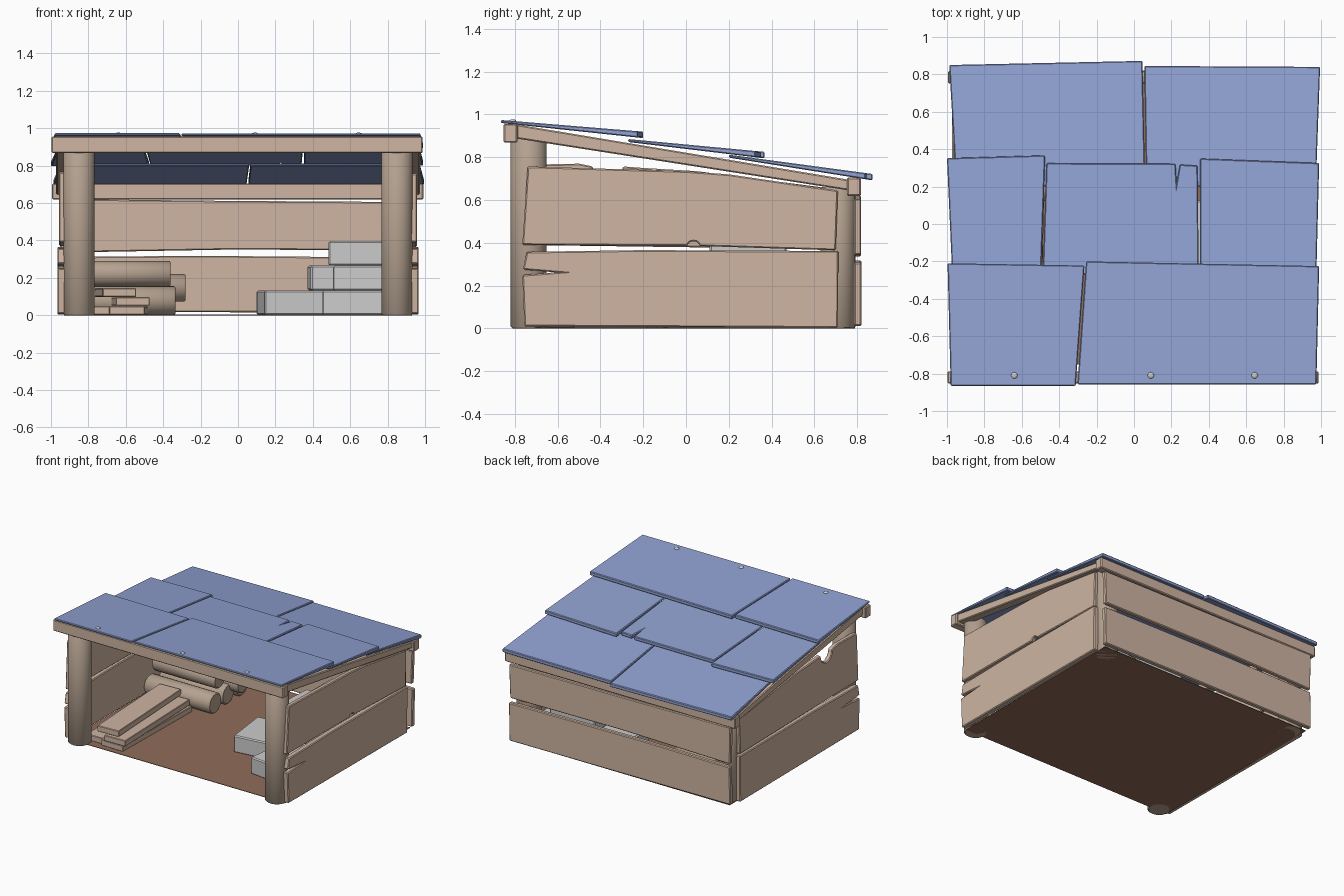
import bpy, bmesh, math
from mathutils import Matrix

if "Cube" in bpy.data.objects:
    bpy.data.objects.remove(bpy.data.objects["Cube"])


def mat(name, col):
    m = bpy.data.materials.new(name)
    m.diffuse_color = (*col, 1)
    m.use_nodes = True
    m.node_tree.nodes["Principled BSDF"].inputs["Base Color"].default_value = m.diffuse_color
    return m


WOOD = mat("plank_wood", (0.62, 0.46, 0.36))
BARK = mat("log_wood", (0.46, 0.36, 0.28))
ROOF = mat("blue_shingle", (0.28, 0.36, 0.64))
SOIL = mat("soil", (0.28, 0.15, 0.10))


def finish(name, bm, material=None, bevel=0.0):
    bmesh.ops.recalc_face_normals(bm, faces=bm.faces)
    me = bpy.data.meshes.new(name)
    bm.to_mesh(me)
    bm.free()
    ob = bpy.data.objects.new(name, me)
    bpy.context.collection.objects.link(ob)
    if material:
        me.materials.append(material)
    if bevel:
        b = ob.modifiers.new("bevel", 'BEVEL')
        b.width, b.segments, b.limit_method = bevel, 1, 'ANGLE'
        b.angle_limit = math.radians(50)
    return ob


def slab(name, pts, lo, hi, axis, material=None, bevel=0.006):
    """Outline extruded along an axis; lo / hi may be functions of the outline point."""
    bm = bmesh.new()
    rings = []
    for t in (lo, hi):
        ring = []
        for u, v in pts:
            w = t(u, v) if callable(t) else t
            ring.append(bm.verts.new({'x': (w, u, v), 'y': (u, w, v), 'z': (u, v, w)}[axis]))
        rings.append(ring)
    a, b = rings
    bm.faces.new(a)
    bm.faces.new(b)
    for i in range(len(a)):
        j = (i + 1) % len(a)
        bm.faces.new((a[i], a[j], b[j], b[i]))
    return finish(name, bm, material, bevel)


def box(name, c, s, rot=0.0, material=None, bevel=0.006):
    bm = bmesh.new()
    bmesh.ops.create_cube(bm, size=1, matrix=Matrix.Diagonal((*s, 1)))
    ob = finish(name, bm, material, bevel)
    ob.location, ob.rotation_euler.z = c, rot
    return ob


def cylinder(name, c, r, length, along_x=False):
    bm = bmesh.new()
    m = Matrix.Translation(c) @ (Matrix.Rotation(math.pi / 2, 4, 'Y') if along_x else Matrix())
    bmesh.ops.create_cone(bm, cap_ends=True, segments=24, radius1=r, radius2=r, depth=length, matrix=m)
    for f in bm.faces:
        f.smooth = len(f.verts) == 4
    return finish(name, bm, BARK, 0.008)


# Ground inside the shelter
slab("floor", [(-.93, -.75), (.93, -.75), (.93, .79), (-.93, .79)], 0.0, 0.004, 'z', SOIL, 0)

# Corner posts
for side, s in (("left", -1), ("right", 1)):
    cylinder(f"front_post_{side}", (s * .85, -.735, .45), .084, .90)
    cylinder(f"back_post_{side}", (s * .85, .71, .33), .082, .66)

# Side planks: cracked lower board, sloped upper board
lower = [(-.755, .01), (.71, .003), (.712, .362), (-.2, .366), (-.745, .358),
         (-.762, .275), (-.61, .262), (-.765, .25)]
knot = [(.035 + .028 * math.cos(a), .385 + .022 * math.sin(a))
        for a in (math.pi * i / 6 for i in range(6, -1, -1))]
upper_right = [(-.765, .39)] + knot + [(.70, .365), (.71, .645), (.2, .72), (.0, .735), (-.74, .757)]
bite = [(-.365 + .07 * math.cos(a), .757 - .075 * math.sin(a))
        for a in (math.pi * i / 8 for i in range(9))]
upper_left = [(-.76, .39), (.70, .37), (.71, .65), (.05, .735), (-.2, .75)] + bite + [(-.5, .77), (-.74, .765)]
for side, s, up in (("left", -1, upper_left), ("right", 1, upper_right)):
    slab(f"lower_side_plank_{side}", lower, s * .922, s * .965, 'x', WOOD)
    slab(f"upper_side_plank_{side}", up, s * .920, s * .957, 'x', WOOD)

# Back planks
slab("lower_back_plank", [(-.955, .02), (.95, .012), (.955, .308), (-.2, .318), (-.95, .312)],
     .785, .82, 'y', WOOD)
slab("upper_back_plank", [(-.95, .335), (0, .352), (.945, .345), (.955, .605), (-.1, .612), (-.955, .622)],
     .785, .818, 'y', WOOD)

# Roof frame
box("front_beam", (-.005, -.82, .912), (1.985, .065, .088), 0, WOOD)
box("back_beam", (-.002, .785, .662), (1.985, .065, .085), 0, WOOD)
for side, s in (("left", -1), ("right", 1)):
    slab(f"rafter_{side}", [(-.79, .887), (.76, .645), (.76, .695), (-.79, .953)],
         s * .90, s * .972, 'x', WOOD)


# Overlapping shingles: every row is a tilted plane
def row(y0, z0, y1, z1, shingles, label):
    top = lambda x, y: z0 + (z1 - z0) * (y - y0) / (y1 - y0)
    under = lambda x, y: top(x, y) - .014 - .016 * (y - y0) / (y1 - y0)
    for i, pts in enumerate(shingles):
        slab(f"{label}_shingle_{i + 1}", pts, under, top, 'z', ROOF, 0.005)


row(.2, .812, .87, .722, [
    [(-.95, .2), (.06, .2), (.045, .872), (-.988, .85)],
    [(.066, .2), (.972, .2), (.995, .84), (.055, .845)]], "back")
row(-.27, .885, .357, .826, [
    [(-.972, -.27), (-.497, -.27), (-.475, .367), (-1, .352)],
    [(-.488, -.27), (.346, -.27), (.34, .312), (.245, .318), (.228, .22), (.222, .322), (-.468, .325)],
    [(.354, -.27), (.975, -.27), (.99, .326), (.354, .35)]], "middle")
row(-.865, .974, -.207, .92, [
    [(-.98, -.865), (-.312, -.865), (-.265, -.222), (-.997, -.21)],
    [(-.302, -.857), (.975, -.857), (.99, -.225), (-.256, -.2)]], "front")

# Nail heads
for i, x in enumerate((-.64, .09, .645)):
    bm = bmesh.new()
    bmesh.ops.create_uvsphere(bm, u_segments=12, v_segments=6, radius=.018,
                              matrix=Matrix.Translation((x, -.81, .968)) @ Matrix.Diagonal((1, 1, .5, 1)))
    for f in bm.faces:
        f.smooth = True
    finish(f"nail_{i + 1}", bm)

# Stacked logs: y, z, radius, x of the right end
for i, (y, z, r, x1) in enumerate(((.20, .078, .078, -.335), (.38, .075, .075, -.35), (.55, .078, .078, -.35),
                                   (.29, .222, .068, -.36), (.465, .147, .074, -.28))):
    cylinder(f"log_{i + 1}", ((x1 - .90) / 2, y, z), r, x1 + .90, True)

# Stacked boards
for i, (x, y, z, w, rot) in enumerate(((-.76, -.27, .025, .14, .01), (-.585, -.29, .025, .19, -.02),
                                       (-.575, -.30, .074, .18, .03), (-.655, -.28, .122, .18, .05))):
    box(f"board_{i + 1}", (x, y, z), (w, .83, .046), rot, WOOD, .004)

# Stone blocks in three tiers: x, y, tier, rotation
for i, (x, y, t, rot) in enumerate(((.71, .47, 0, .08), (.30, .48, 0, -.06), (.68, .08, 0, .03),
                                    (.31, -.06, 0, .12), (.66, -.33, 0, -.12),
                                    (.57, .42, 1, .05), (.71, .08, 1, -.08), (.675, .29, 2, .0))):
    box(f"stone_block_{i + 1}", (x, y, .067 + .132 * t), (.38, .36, .132), rot, None, .008)
